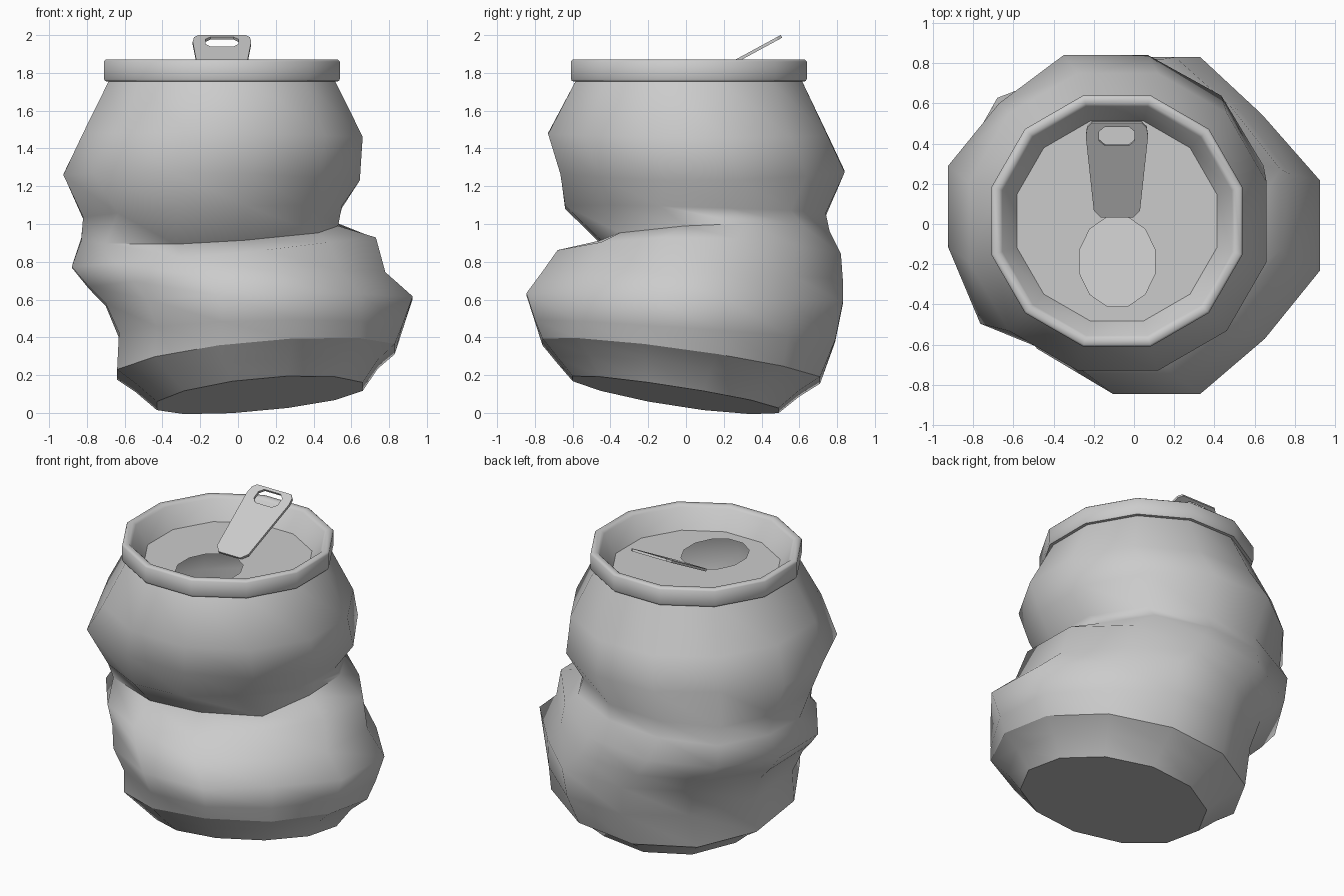
import bpy, bmesh
from math import sin, cos, pi, radians

if "Cube" in bpy.data.objects:
    bpy.data.objects.remove(bpy.data.objects["Cube"])

SIDES = 12
ANGLES = [radians(15 + 30 * i) for i in range(SIDES)]
FLAT = cos(pi / SIDES)          # flat-to-flat radius -> corner radius
CX, CY = -0.085, 0.015          # axis of the lid


def add_ring(bm, right, back, left, front):
    """Oval ring through four (reach, height) readings."""
    cx, rx = (right[0] + left[0]) / 2, (right[0] - left[0]) / 2 / FLAT
    cy, ry = (back[0] + front[0]) / 2, (back[0] - front[0]) / 2 / FLAT
    r, b, l, f = right[1], back[1], left[1], front[1]
    ring = []
    for a in ANGLES:
        z = ((r + b + l + f) / 4 + (r - l) / 2 * cos(a) + (b - f) / 2 * sin(a)
             + (r + l - b - f) / 4 * cos(2 * a))
        ring.append(bm.verts.new((cx + rx * cos(a), cy + ry * sin(a), z)))
    return ring


def round_ring(bm, r, z):
    return add_ring(bm, (CX + r, z), (CY + r, z), (CX - r, z), (CY - r, z))


def bridge(bm, rings):
    for a, b in zip(rings, rings[1:]):
        for i in range(SIDES):
            j = (i + 1) % SIDES
            bm.faces.new((a[i], b[i], b[j], a[j]))


def smooth(obj, angle):
    bpy.ops.object.select_all(action='DESELECT')
    obj.select_set(True)
    bpy.context.view_layer.objects.active = obj
    bpy.ops.object.shade_smooth_by_angle(angle=radians(angle))


def finish(bm, name, angle):
    bmesh.ops.recalc_face_normals(bm, faces=bm.faces[:])
    mesh = bpy.data.meshes.new(name)
    bm.to_mesh(mesh)
    bm.free()
    obj = bpy.data.objects.new(name, mesh)
    bpy.context.collection.objects.link(obj)
    smooth(obj, angle)
    return obj


# Crumpled body: sections from shoulder to base, read at right, back, left, front
sections = [
    ((0.66, 1.46), (0.75, 1.47), (-0.82, 1.48), (-0.73, 1.48)),
    ((0.645, 1.23), (0.84, 1.28), (-0.925, 1.26), (-0.665, 1.27)),
    ((0.55, 1.09), (0.74, 1.05), (-0.82, 1.03), (-0.64, 1.09)),
    ((0.53, 1.00), (0.76, 0.95), (-0.83, 0.92), (-0.45, 0.90)),
    ((0.73, 0.93), (0.82, 0.82), (-0.88, 0.77), (-0.68, 0.84)),
    ((0.78, 0.74), (0.83, 0.70), (-0.79, 0.66), (-0.76, 0.74)),
    ((0.925, 0.61), (0.83, 0.58), (-0.70, 0.57), (-0.845, 0.63)),
    ((0.87, 0.45), (0.79, 0.38), (-0.63, 0.41), (-0.80, 0.49)),
    ((0.83, 0.34), (0.71, 0.17), (-0.64, 0.20), (-0.76, 0.38)),
    ((0.74, 0.26), (0.60, 0.10), (-0.54, 0.13), (-0.68, 0.28)),
    ((0.66, 0.14), (0.49, 0.01), (-0.43, 0.035), (-0.60, 0.185)),
]
# Local dents and bulges on the diagonal corners: (section, corner, scale)
dents = [(1, 7, 1.07), (3, 7, 1.08), (4, 7, 0.96), (5, 7, 0.96),
         (1, 4, 0.94), (2, 4, 1.04), (3, 4, 1.05),
         (3, 1, 1.04), (4, 1, 0.94), (5, 1, 0.92), (6, 1, 0.90), (7, 1, 0.94),
         (2, 10, 0.95), (3, 10, 1.22), (4, 10, 0.94), (5, 10, 0.95),
         (6, 10, 0.92), (7, 10, 0.97), (8, 10, 1.02)]
bm = bmesh.new()
rings = [add_ring(bm, *s) for s in sections]
for ring, corner, k in dents:
    co = rings[ring][corner].co
    co.x *= k
    co.y *= k
rings.insert(0, round_ring(bm, 0.60, 1.755))
bridge(bm, rings)
bm.faces.new(rings[-1])
bm.verts.index_update()
crisp = [{v.index for v in rings[k]} for k in (-1, -3)]
body = finish(bm, "can_body", 60)
# Keep the base and its bevel crisp
for e in body.data.edges:
    if any(set(e.vertices) <= ring for ring in crisp):
        e.use_edge_sharp = True

# Lid: rolled rim, sloping inner wall and floor with an open mouth
FLOOR = 1.735
bm = bmesh.new()
profile = [(0.60, 1.755), (0.619, 1.756), (0.625, 1.77), (0.625, 1.86), (0.615, 1.87),
           (0.585, 1.87), (0.57, 1.855), (0.497, FLOOR)]
rings = [round_ring(bm, r, z) for r, z in profile]
mouth = add_ring(bm, (0.105, FLOOR), (0.035, FLOOR), (-0.27, FLOOR), (-0.41, FLOOR))
bridge(bm, rings + [mouth])
finish(bm, "lid", 50)

# Pull tab: flat outline with a finger hole, tilted up
half = [(0.08, 0.0), (0.115, 0.04), (0.155, 0.46), (0.148, 0.51), (0.125, 0.535)]
outline = half + [(-x, y) for x, y in reversed(half)]
hole_half = [(0.06, 0.408), (0.088, 0.435), (0.088, 0.488), (0.06, 0.515)]
hole = hole_half + [(-x, y) for x, y in reversed(hole_half)]
curve = bpy.data.curves.new("pull_tab", 'CURVE')
curve.dimensions = '2D'
curve.fill_mode = 'BOTH'
curve.extrude = 0.008
for pts in (outline, hole):
    spline = curve.splines.new('POLY')
    spline.points.add(len(pts) - 1)
    for p, (x, y) in zip(spline.points, pts):
        p.co = (x, y, 0, 1)
    spline.use_cyclic_u = True
tab = bpy.data.objects.new("pull_tab", curve)
bpy.context.collection.objects.link(tab)
tab.location = (CX, 0.035, 1.738)
tab.rotation_euler = (radians(28.5), 0, 0)
bpy.ops.object.select_all(action='DESELECT')
tab.select_set(True)
bpy.context.view_layer.objects.active = tab
bpy.ops.object.convert(target='MESH')
smooth(bpy.context.view_layer.objects.active, 30)
